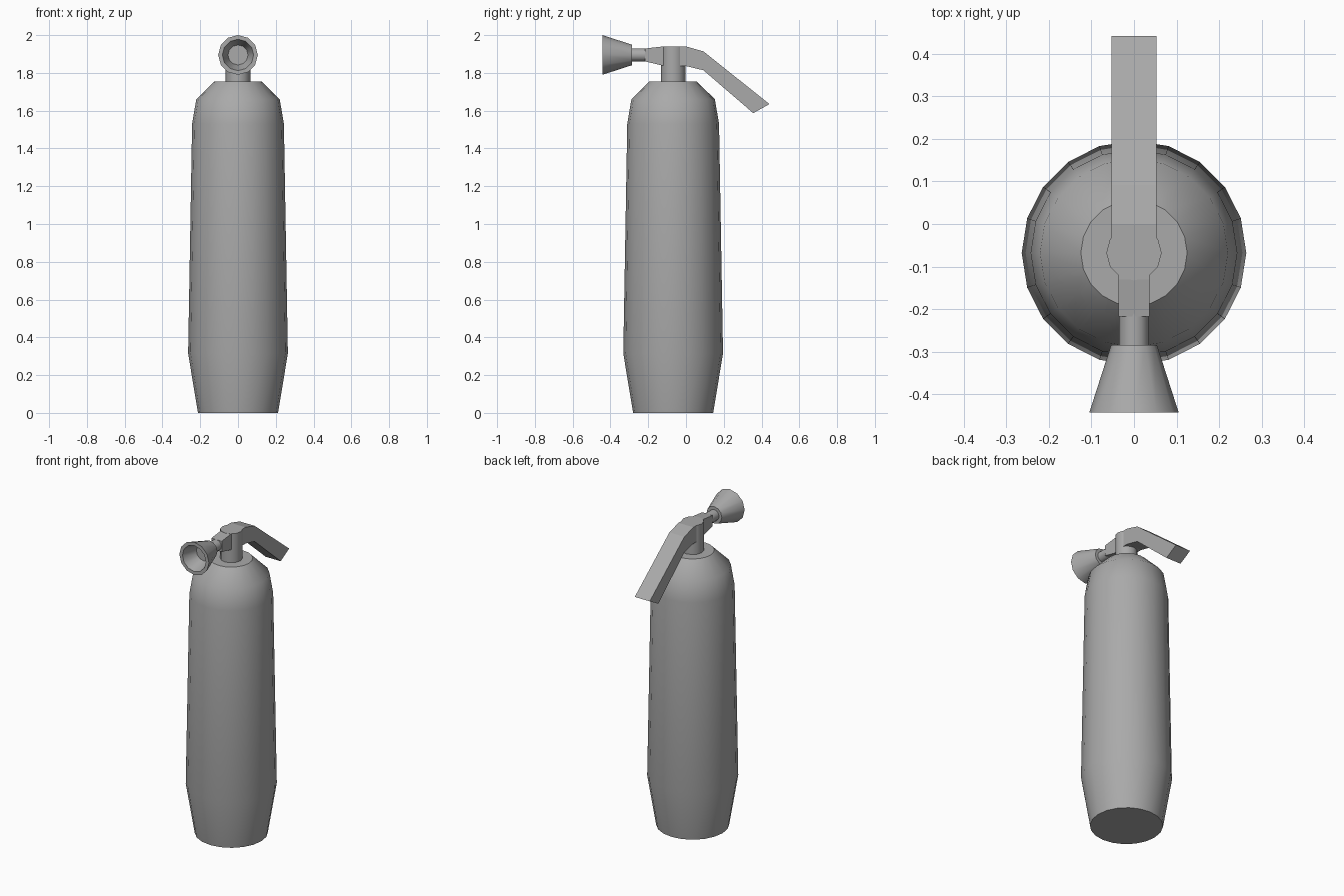
import bpy
import bmesh
import math
from mathutils import Matrix, Vector

cube = bpy.data.objects.get("Cube")
if cube:
    bpy.data.objects.remove(cube)

grey = bpy.data.materials.new("mid grey")
grey.use_nodes = True
colour = (0.4, 0.4, 0.4, 1)
grey.diffuse_color = colour
grey.node_tree.nodes["Principled BSDF"].inputs["Base Color"].default_value = colour


def finish(bm, name, smooth):
    bmesh.ops.recalc_face_normals(bm, faces=bm.faces)
    mesh = bpy.data.meshes.new(name)
    bm.to_mesh(mesh)
    bm.free()
    mesh.materials.append(grey)
    obj = bpy.data.objects.new(name, mesh)
    bpy.context.collection.objects.link(obj)
    if smooth:
        bpy.ops.object.select_all(action='DESELECT')
        bpy.context.view_layer.objects.active = obj
        obj.select_set(True)
        bpy.ops.object.shade_smooth_by_angle(angle=math.radians(40))
    return obj


def lathe(name, profile, sides, place):
    """Turn (radius, height) points round z, cap both ends, then place."""
    bm = bmesh.new()
    rings = []
    for r, h in profile:
        angles = [math.tau * i / sides for i in range(sides)]
        rings.append([bm.verts.new((r * math.cos(a), r * math.sin(a), h)) for a in angles])
    for low, high in zip(rings, rings[1:]):
        for i in range(sides):
            j = (i + 1) % sides
            bm.faces.new((low[i], low[j], high[j], high[i]))
    bm.faces.new(rings[0])
    bm.faces.new(rings[-1])
    bm.transform(place)
    return finish(bm, name, True)


def extrude_side(name, outline, half_width):
    """Extrude a (y, z) outline evenly across x."""
    bm = bmesh.new()
    face = bm.faces.new([bm.verts.new((-half_width, y, z)) for y, z in outline])
    out = bmesh.ops.extrude_face_region(bm, geom=[face])
    moved = [v for v in out["geom"] if isinstance(v, bmesh.types.BMVert)]
    bmesh.ops.translate(bm, verts=moved, vec=Vector((2 * half_width, 0, 0)))
    return finish(bm, name, False)


upright = Matrix.Translation((0, -0.068, 0))
# Local height runs towards the front (-y)
forward = Matrix.Translation((0, 0, 1.895)) @ Matrix.Rotation(math.pi / 2, 4, 'X')

# Tank and valve neck
lathe("tank", [(0.212, 0), (0.264, 0.315), (0.243, 1.53), (0.221, 1.66), (0.125, 1.755)],
      20, upright)
lathe("valve_neck", [(0.065, 1.75), (0.065, 1.94)], 12, upright)

# Valve outlet and squeeze handle
extrude_side("valve_outlet", [(-0.217, 1.929), (-0.13, 1.939), (-0.05, 1.939),
                              (-0.05, 1.84), (-0.13, 1.84), (-0.217, 1.861)], 0.037)
extrude_side("handle", [(-0.035, 1.94), (0, 1.94), (0.092, 1.914), (0.442, 1.635),
                        (0.356, 1.587), (0.092, 1.814), (0, 1.836), (-0.035, 1.836)], 0.053)

# Discharge pipe and hollow horn
lathe("discharge_pipe", [(0.035, 0.21), (0.035, 0.295)], 12, forward)
lathe("horn", [(0.054, 0.285), (0.105, 0.443), (0.083, 0.443), (0.053, 0.345)], 12, forward)
